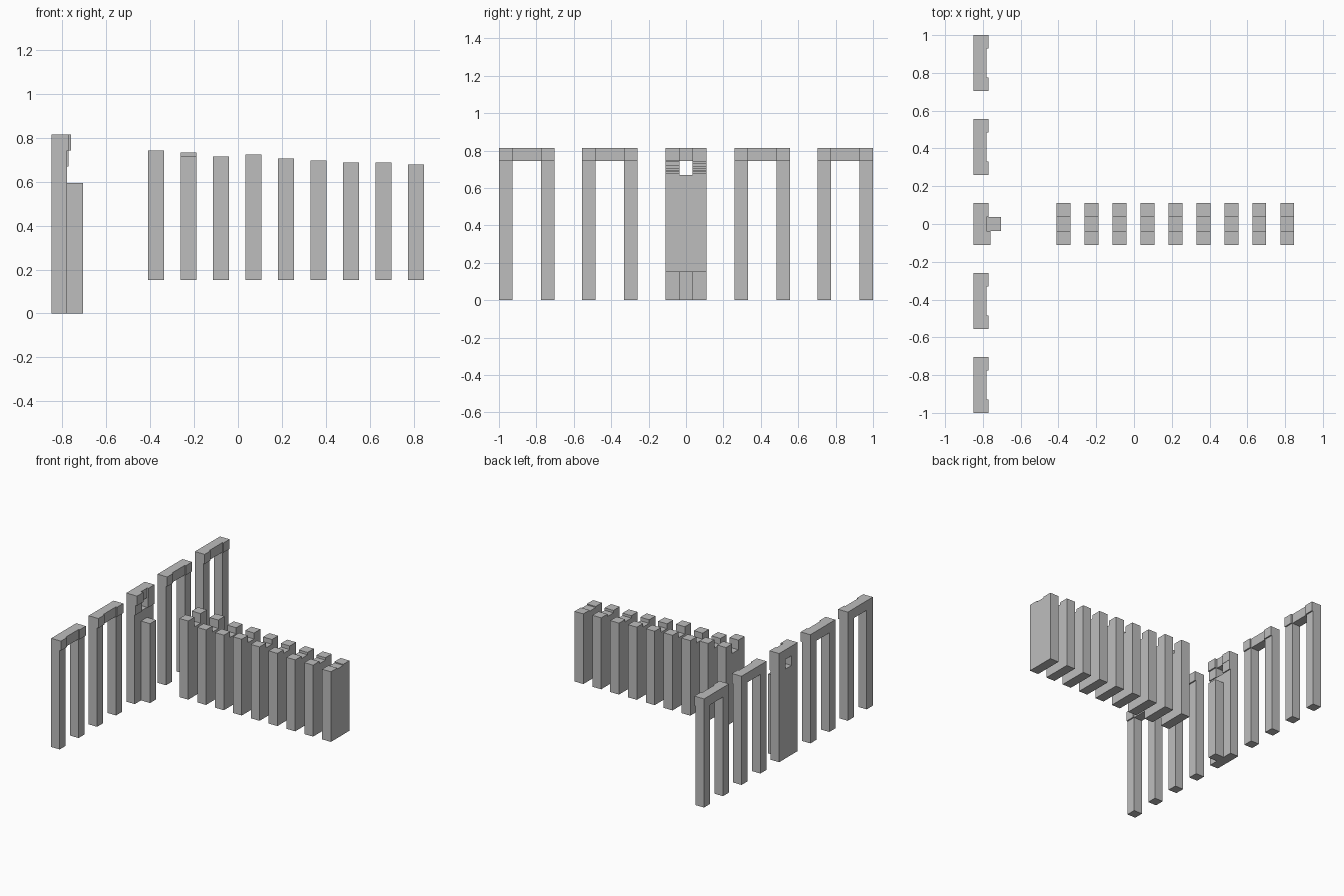
import bpy
import bmesh

cube = bpy.data.objects.get("Cube")
if cube:
    bpy.data.objects.remove(cube, do_unlink=True)

stone = bpy.data.materials.new("pale_grey_stone")
stone.use_nodes = True
GREY = (0.515, 0.515, 0.515, 1)
stone.diffuse_color = GREY
stone.node_tree.nodes["Principled BSDF"].inputs["Base Color"].default_value = GREY


def prism(name, outline, x0, x1):
    """Extrude a y-z outline along x."""
    bm = bmesh.new()
    face = bm.faces.new([bm.verts.new((x0, y, z)) for y, z in outline])
    grown = bmesh.ops.extrude_face_region(bm, geom=[face])
    for v in grown["geom"]:
        if isinstance(v, bmesh.types.BMVert):
            v.co.x = x1
    bmesh.ops.recalc_face_normals(bm, faces=bm.faces)
    mesh = bpy.data.meshes.new(name)
    bm.to_mesh(mesh)
    bm.free()
    mesh.materials.append(stone)
    obj = bpy.data.objects.new(name, mesh)
    bpy.context.collection.objects.link(obj)
    return obj


def block(name, x0, x1, y0, y1, z0, z1):
    return prism(name, [(y0, z0), (y1, z0), (y1, z1), (y0, z1)], x0, x1)


BACK, FACE = -0.85, -0.78      # wall planes
TOP, LINTEL = 0.815, 0.743     # wall top and lintel underside
HALF, POST = 0.148, 0.072      # arch half width and post width

# Four open arches with raised corner blocks
for n, y in enumerate((-0.852, -0.408, 0.408, 0.852), 1):
    a, b = y - HALF, y + HALF
    prism(f"arch_{n}", [(a, 0), (a + POST, 0), (a + POST, LINTEL),
                        (b - POST, LINTEL), (b - POST, 0), (b, 0),
                        (b, TOP), (a, TOP)], BACK, FACE)
    block(f"arch_{n}_right_corner", FACE, -0.77, a, a + POST, LINTEL, TOP)
    block(f"arch_{n}_left_corner", FACE, -0.77, b - POST, b, LINTEL, TOP)

# Central pier with a square window, made from two jambs, a base and a cap
W, H, SILL = 0.11, 0.036, 0.67
block("pier_base", BACK, FACE, -W, W, 0, SILL)
block("pier_cap", BACK, FACE, -W, W, LINTEL, TOP)
for side, s, reach in (("right", -1, -0.761), ("left", 1, -0.77)):
    y0, y1 = sorted((s * W, s * H))
    block(f"pier_{side}_jamb", BACK, -0.772, y0, y1, SILL, LINTEL)
    block(f"pier_{side}_corner", FACE, reach, y0, y1, LINTEL, TOP)
block("pier_buttress", FACE, -0.705, -H, H, 0, 0.595)

# Row of notched slabs, stepping down away from the wall
front_tops = (0.742, 0.715, 0.715, 0.724, 0.706, 0.697, 0.688, 0.688, 0.678)
back_tops = (0.742, 0.733, 0.715, 0.715, 0.706, 0.697, 0.688, 0.688, 0.678)
for n, (front, back) in enumerate(zip(front_tops, back_tops)):
    x = -0.409 + n * 0.148
    prism(f"slab_{n + 1}", [(-W, 0.152), (W, 0.152), (W, back), (H, back),
                            (H, SILL), (-H, SILL), (-H, front), (-W, front)],
          x, x + 0.073)
